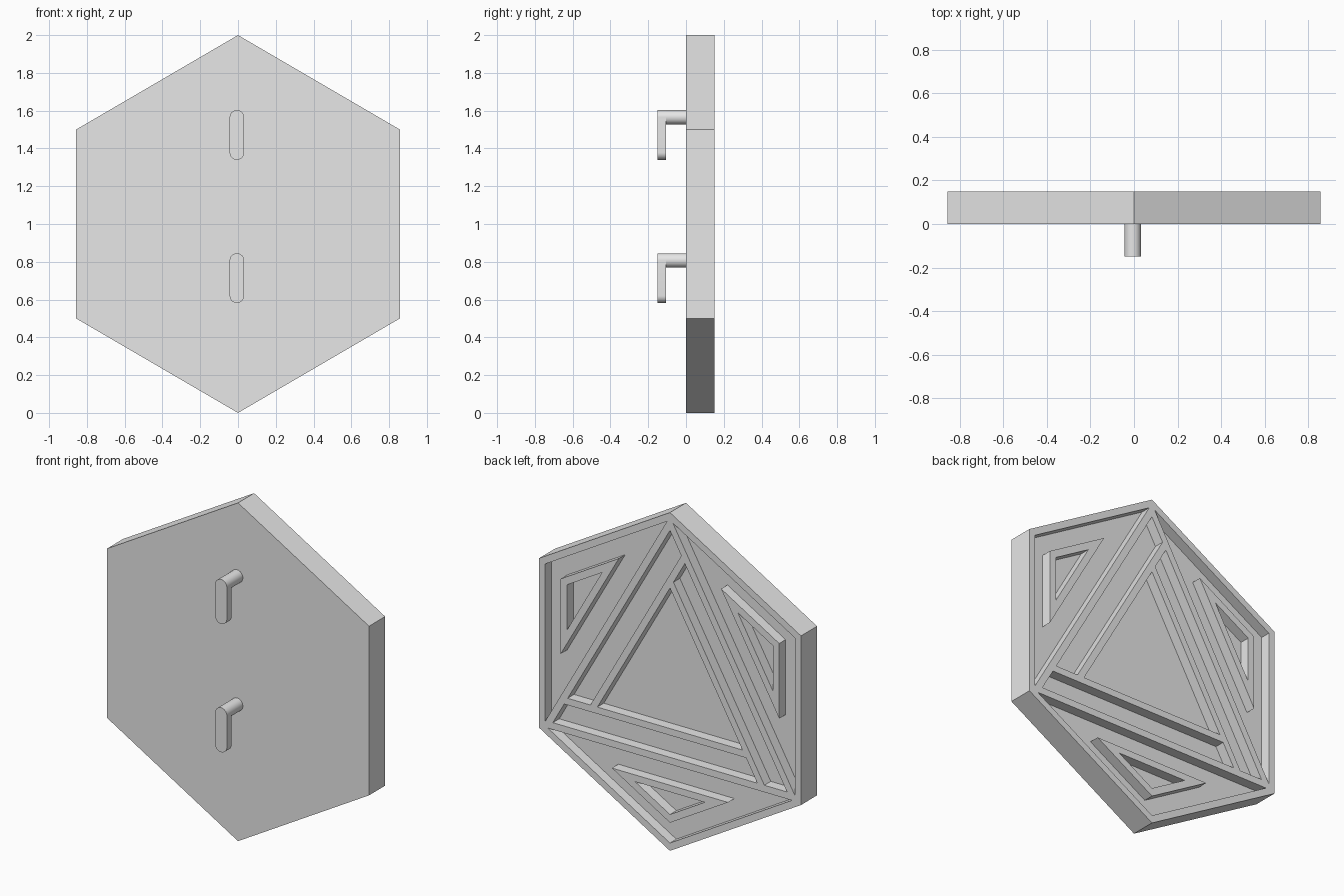
import bpy, bmesh, math

cube = bpy.data.objects.get("Cube")
if cube:
    bpy.data.objects.remove(cube, do_unlink=True)

BACK, FLOOR = 0.15, 0.09      # back surface and recess floor (y)
X_SCALE = 0.857 / 0.866

grey = bpy.data.materials.new("plain grey")
grey.use_nodes = True
grey.diffuse_color = (0.8, 0.8, 0.8, 1)
grey.node_tree.nodes["Principled BSDF"].inputs["Base Color"].default_value = (0.8, 0.8, 0.8, 1)


def cross(l1, l2):
    """Meeting point (x, z) of two lines given as (normal angle, distance from centre)."""
    a, p = math.radians(l1[0]), l1[1]
    b, q = math.radians(l2[0]), l2[1]
    d = math.sin(b - a)
    x = (p * math.sin(b) - q * math.sin(a)) / d
    z = (q * math.cos(a) - p * math.cos(b)) / d
    return (x * X_SCALE, z + 1)


def polygon(lines, turn=0):
    lines = [(a + turn, d) for a, d in lines]
    return [cross(l, lines[(i + 1) % len(lines)]) for i, l in enumerate(lines)]


def prism(bm, pts, y0, y1):
    """Closed prism along y from an outline in the x-z plane."""
    a = [bm.verts.new((x, y0, z)) for x, z in pts]
    b = [bm.verts.new((x, y1, z)) for x, z in pts]
    bm.faces.new(a)
    bm.faces.new(b[::-1])
    for i in range(len(pts)):
        j = (i + 1) % len(pts)
        bm.faces.new((a[i], b[i], b[j], a[j]))


def frame(bm, outer, inner, y0, y1):
    """Hollow frame between two matching outlines."""
    loops = [[bm.verts.new((x, y, z)) for x, z in pts]
             for pts, y in ((outer, y0), (outer, y1), (inner, y1), (inner, y0))]
    n = len(outer)
    for k in range(4):
        a, b = loops[k], loops[(k + 1) % 4]
        for i in range(n):
            j = (i + 1) % n
            bm.faces.new((a[i], b[i], b[j], a[j]))


def finish(bm, name):
    bmesh.ops.recalc_face_normals(bm, faces=bm.faces[:])
    me = bpy.data.meshes.new(name)
    bm.to_mesh(me)
    bm.free()
    me.materials.append(grey)
    ob = bpy.data.objects.new(name, me)
    bpy.context.collection.objects.link(ob)
    return ob


def activate(ob):
    bpy.ops.object.select_all(action='DESELECT')
    ob.select_set(True)
    bpy.context.view_layer.objects.active = ob


# Hexagonal plate
bm = bmesh.new()
prism(bm, polygon([(60 * k, 0.866) for k in range(6)]), 0, BACK)
plate = finish(bm, "hexagon_plate")

# Recesses: centre triangle, three pinwheel channels, three side pockets
bm = bmesh.new()
prism(bm, polygon([(30, 0.277), (150, 0.277), (270, 0.277)]), FLOOR, 0.25)
for turn in (0, 120, 240):
    prism(bm, polygon([(30, 0.447), (-90, 0.277), (30, 0.317), (150, 0.447)], turn), FLOOR, 0.25)
    prism(bm, polygon([(0, 0.826), (60, 0.826), (30, 0.488)], turn), FLOOR, 0.25)
cutter = finish(bm, "recess_cutter")
cutter.hide_render = True

mod = plate.modifiers.new("recesses", 'BOOLEAN')
mod.operation = 'DIFFERENCE'
mod.solver = 'EXACT'
mod.object = cutter
activate(plate)
bpy.ops.object.modifier_apply(modifier=mod.name)
bpy.data.objects.remove(cutter, do_unlink=True)

# Raised triangular frames inside the side pockets
for turn, name in ((0, "left_pocket_frame"), (120, "right_pocket_frame"), (240, "lower_pocket_frame")):
    bm = bmesh.new()
    outer = polygon([(0, 0.722), (60, 0.722), (30, 0.612)], turn)
    inner = polygon([(0, 0.68), (60, 0.68), (30, 0.652)], turn)
    frame(bm, outer, inner, FLOOR - 0.005, BACK)
    finish(bm, name)

# Hooks on the front: round peg with a hanging rounded tab
R, HX, SEG = 0.038, -0.006, 24


def arc(cz, start, end):
    return [(HX + R * math.cos(math.radians(start + (end - start) * i / SEG)),
             cz + R * math.sin(math.radians(start + (end - start) * i / SEG)))
            for i in range(SEG + 1)]


for name, low, top in (("upper_hook", 1.34, 1.603), ("lower_hook", 0.582, 0.845)):
    bm = bmesh.new()
    prism(bm, arc(top - R, 0, 180) + arc(low + R, 180, 360), -0.15, -0.105)
    prism(bm, arc(top - R, 0, 360)[:-1], -0.11, 0.005)
    hook = finish(bm, name)
    activate(hook)
    bpy.ops.object.shade_smooth_by_angle(angle=math.radians(35))
